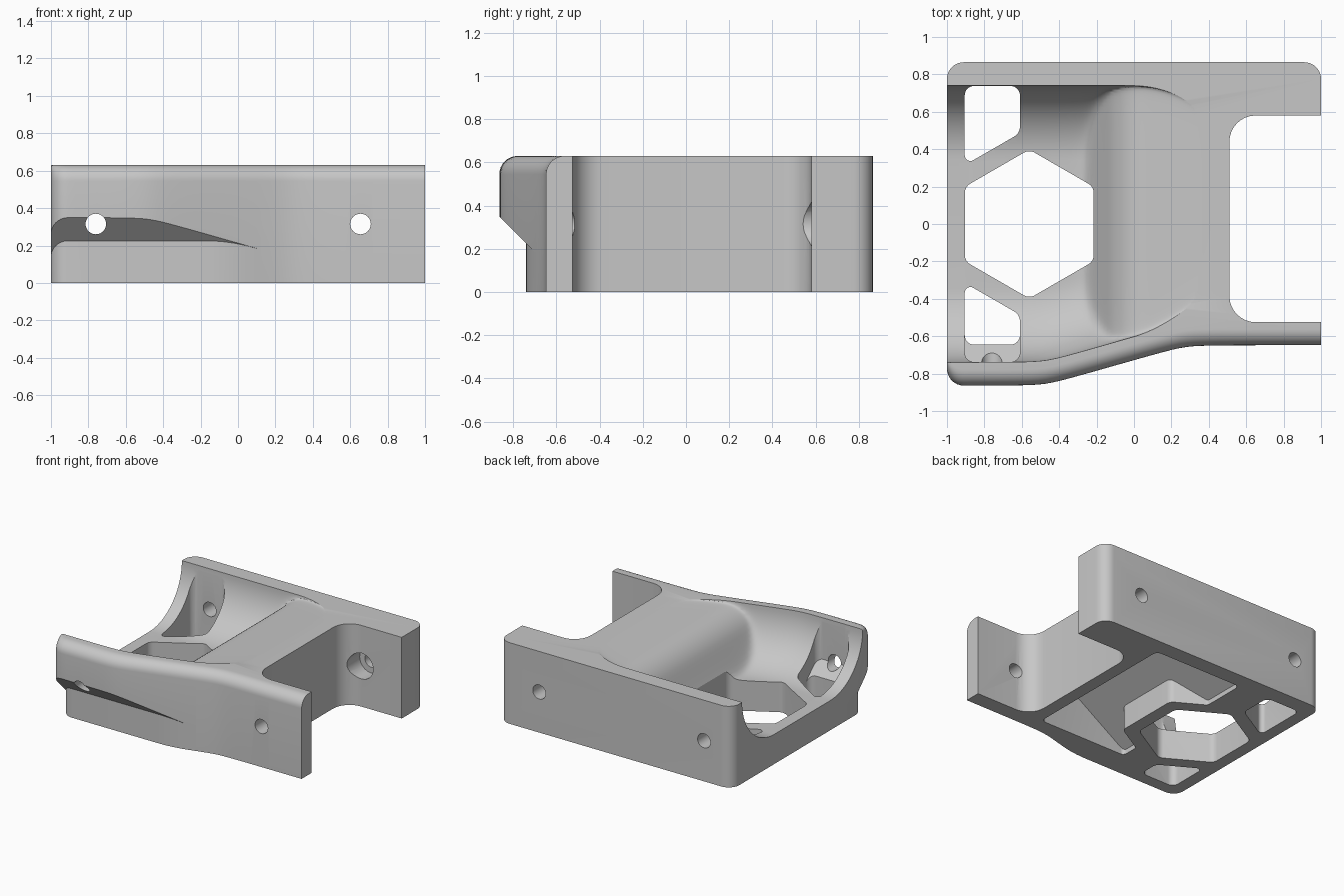
import bpy, bmesh, math
from mathutils import Vector

if "Cube" in bpy.data.objects:
    bpy.data.objects.remove(bpy.data.objects["Cube"])

grey = bpy.data.materials.new("plain grey")
grey.use_nodes = True
grey.diffuse_color = (0.57, 0.57, 0.57, 1)
grey.node_tree.nodes["Principled BSDF"].inputs["Base Color"].default_value = (0.57, 0.57, 0.57, 1)

HEIGHT = 0.63
FLOOR = 0.23


def loft(name, rings):
    """Solid skinned through closed rings of equal length."""
    bm = bmesh.new()
    loops = [[bm.verts.new(p) for p in ring] for ring in rings]
    n = len(loops[0])
    for a, b in zip(loops, loops[1:]):
        for i in range(n):
            j = (i + 1) % n
            bm.faces.new((a[i], a[j], b[j], b[i]))
    bm.faces.new(loops[0])
    bm.faces.new(loops[-1])
    bmesh.ops.recalc_face_normals(bm, faces=bm.faces)
    mesh = bpy.data.meshes.new(name)
    bm.to_mesh(mesh)
    bm.free()
    ob = bpy.data.objects.new(name, mesh)
    bpy.context.collection.objects.link(ob)
    mesh.materials.append(grey)
    return ob


def rounded(corners, steps=8):
    """Polygon from (x, y, radius) corners with true arcs."""
    out = []
    for i, (x, y, r) in enumerate(corners):
        p = Vector((x, y))
        if r == 0:
            out.append(p)
            continue
        u = (Vector(corners[i - 1][:2]) - p).normalized()
        v = (Vector(corners[(i + 1) % len(corners)][:2]) - p).normalized()
        half = u.angle(v) / 2
        c = p + (u + v).normalized() * r / math.sin(half)
        start = p + u * r / math.tan(half) - c
        end = p + v * r / math.tan(half) - c
        turn = start.angle_signed(end)
        for k in range(steps + 1):
            a = -turn * k / steps
            out.append(c + Vector((start.x * math.cos(a) - start.y * math.sin(a),
                                   start.x * math.sin(a) + start.y * math.cos(a))))
    return out


def prism(name, pts, bottom, top):
    """Upright prism; bottom and top are heights as functions of x, y."""
    return loft(name, [[(p[0], p[1], f(p[0], p[1])) for p in pts] for f in (bottom, top)])


def level(z):
    return lambda x, y: z


def drill(name, x, z, r, y0, y1, sides=32):
    ring = [(x + r * math.cos(math.tau * i / sides), z + r * math.sin(math.tau * i / sides))
            for i in range(sides)]
    return loft(name, [[(a, y, b) for a, b in ring] for y in (y0, y1)])


def cut(body, cutter):
    mod = body.modifiers.new("cut", "BOOLEAN")
    mod.operation = "DIFFERENCE"
    mod.solver = "EXACT"
    mod.object = cutter
    bpy.context.view_layer.objects.active = body
    bpy.ops.object.modifier_apply(modifier=mod.name)
    bpy.data.objects.remove(cutter)


def front_y(x):
    """Swept front wall line: wide on one end, narrow on the other."""
    soft = lambda v: (v + math.sqrt(v * v + 0.006)) / 2
    return -0.865 + 0.29 * (soft(x + 0.475) - soft(x - 0.275))


# Body: plan outline with an open slot, front top edge rounded over
outline = rounded([(1, -0.525, 0), (0.51, -0.525, 0.14), (0.51, 0.58, 0.14), (1, 0.58, 0),
                   (1, 0.865, 0.09), (-1, 0.865, 0.09), (-1, 0, 0)])
corner = [Vector((-0.91 - 0.09 * math.cos(a), -0.774 - 0.09 * math.sin(a)))
          for a in [math.pi / 2 * k / 8 for k in range(8)]]
sweep = [Vector((x, front_y(x))) for x in [-0.91 + 1.91 * k / 48 for k in range(49)]]
front = corner + sweep
ROUND = 0.085
layers = [(0, 0)] + [(HEIGHT - ROUND * (1 - math.sin(a)), ROUND * (1 - math.cos(a)))
                     for a in [math.pi / 2 * k / 8 for k in range(9)]]
body = loft("bracket_body", [[(p.x, p.y, z) for p in outline] +
                             [(p.x, p.y + shift, z) for p in front] for z, shift in layers])

# Undercut below the front wall, with a 45 degree ceiling
under = rounded([(-1.3, -1.2, 0), (0.16, -1.2, 0), (0.16, -0.684, 0), (-0.057, -0.74, 0.9),
                 (-1.001, -0.74, 0.09), (-1.001, -0.5, 0), (-1.3, -0.5, 0)])
cut(body, prism("undercut", under, level(-0.2), lambda x, y: -y - 0.515))

# Channel: U section with big fillets, closed by a steep ramp that rolls over to the top
ramp = rounded([(-0.363, 0, 0), (-0.07, 0.594, 0.25), (0.36, 0.628, 0)], steps=12)


def ramp_height(x):
    for a, b in zip(ramp, ramp[1:]):
        if x <= b.x:
            break
    return a.y + (x - a.x) * (b.y - a.y) / (b.x - a.x)


def channel_ring(x):
    hump = ramp_height(x)
    pinch = 0.9 * max(x, 0) ** 2
    lo, hi, r = front_y(x) + 0.125 + pinch, 0.74 - pinch, 0.4
    arc = [math.pi / 2 * k / 20 for k in range(21)]
    pts = [(lo, 1.0)] + [(lo + r - r * math.cos(a), FLOOR + r - r * math.sin(a)) for a in arc]
    pts += [(hi - r + r * math.cos(a), FLOOR + r - r * math.sin(a)) for a in reversed(arc)]
    pts.append((hi, 1.0))
    blend = lambda u: (u + hump + math.sqrt((u - hump) ** 2 + 0.003)) / 2
    return [(x, y, blend(u)) for y, u in pts]


stations = [-1.1 + 0.04 * k for k in range(18)] + [-0.4 + 0.0185 * k for k in range(43)]
channel = loft("channel", [channel_ring(x) for x in stations])
bm = bmesh.new()
bm.from_mesh(channel.data)
bmesh.ops.triangulate(bm, faces=bm.faces)
bm.to_mesh(channel.data)
bm.free()
cut(body, channel)

# Hexagonal floor window
hexagon = [(-0.56 + 0.398 * math.sin(math.tau * i / 6), 0.398 * math.cos(math.tau * i / 6), 0.06)
           for i in range(6)]
cut(body, prism("hexagon_window", rounded(hexagon), level(-0.1), level(0.62)))


# Corner windows; the front one narrows towards the bottom
def corner_window(side, wall):
    return rounded([(-0.905, side * wall, 0.05), (-0.61, side * wall, 0.05),
                    (-0.61, side * 0.485, 0.06), (-0.905, side * 0.315, 0.03)])


cut(body, prism("back_window", corner_window(1, 0.738), level(-0.1), level(0.6)))
cut(body, prism("front_window", corner_window(-1, 0.645), level(-0.1), level(0.6)))
cut(body, prism("front_window_slope", corner_window(-1, 0.738),
                lambda x, y: -y - 0.43, level(0.6)))

# Hollow under the ramp with a sloping roof
hollow = rounded([(0.41, -0.53, 0.04), (0.41, 0.74, 0.04), (-0.35, 0.74, 0.04),
                  (-0.35, 0.395, 0.03), (-0.115, 0.26, 0.06), (-0.115, -0.26, 0.06),
                  (-0.35, -0.395, 0.03), (-0.35, -0.53, 0.03)])
cut(body, prism("hollow", hollow, level(-0.1), lambda x, y: 0.03 + 0.65 * (x + 0.36)))

# Cross holes and one counterbore
for x in (-0.76, 0.655):
    cut(body, drill("cross_hole", x, 0.315, 0.055, -1.2, 1.2))
cut(body, drill("counterbore", 0.655, 0.315, 0.1, 0.3, 0.7))

# Smooth shading with crisp edges
bpy.ops.object.select_all(action="DESELECT")
body.select_set(True)
bpy.context.view_layer.objects.active = body
bpy.ops.object.shade_smooth_by_angle(angle=math.radians(28))
